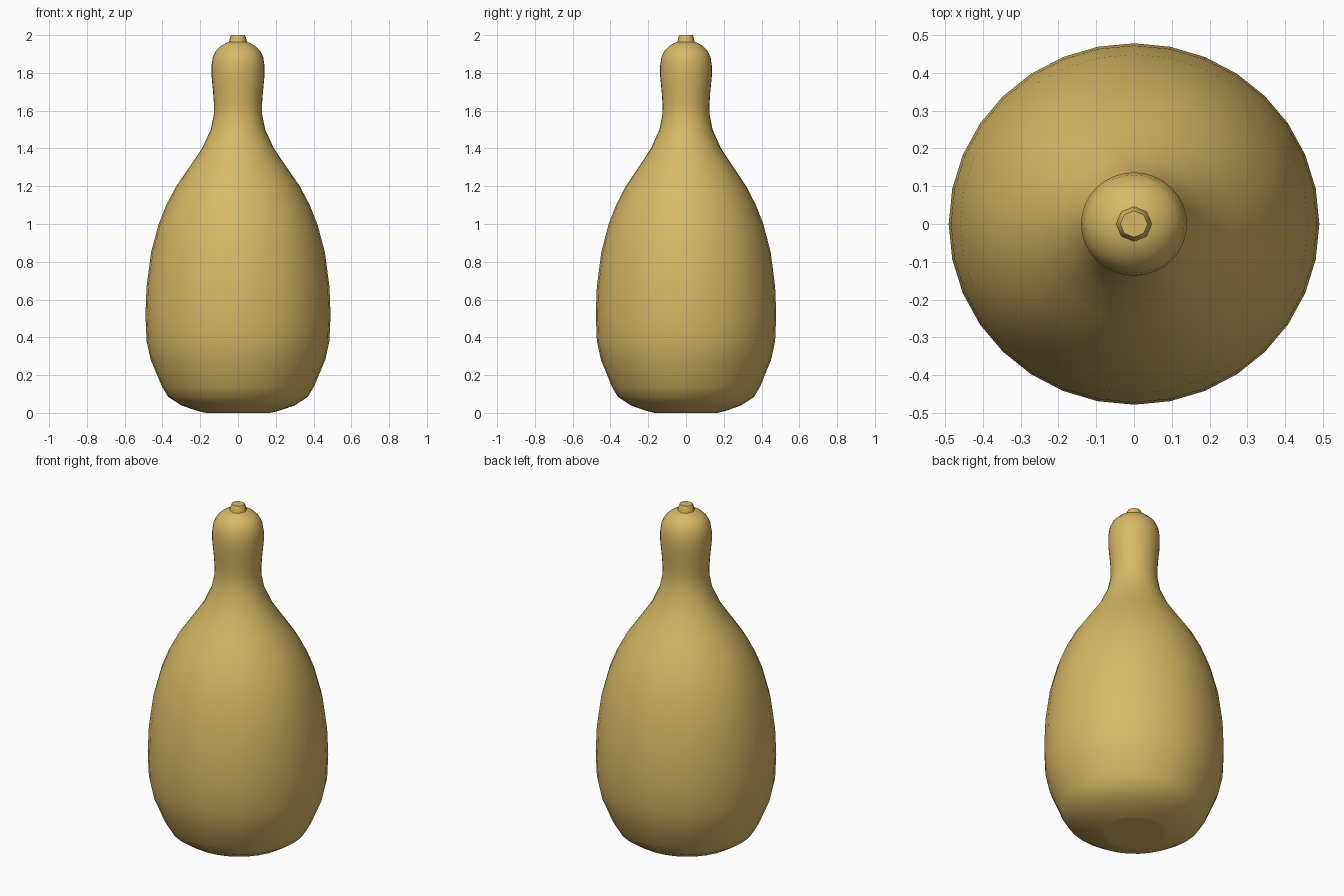
import bpy, bmesh, math

if "Cube" in bpy.data.objects:
    bpy.data.objects.remove(bpy.data.objects["Cube"])

# One flat golden-tan colour
mat = bpy.data.materials.new("golden tan")
mat.diffuse_color = (0.69, 0.48, 0.13, 1)
mat.use_nodes = True
mat.node_tree.nodes["Principled BSDF"].inputs["Base Color"].default_value = mat.diffuse_color


def lathe(name, profile, sides, depth=1.0, sharp=()):
    """Spin (radius, z) points round z; listed rings get sharp edges."""
    bm = bmesh.new()
    rings = []
    for r, z in profile:
        rings.append([bm.verts.new((r * math.cos(2 * math.pi * i / sides),
                                    r * depth * math.sin(2 * math.pi * i / sides), z))
                      for i in range(sides)])
    for a, b in zip(rings, rings[1:]):
        for i in range(sides):
            j = (i + 1) % sides
            bm.faces.new((a[i], a[j], b[j], b[i]))
    bm.faces.new(rings[0][::-1])
    bm.faces.new(rings[-1])
    for f in bm.faces:
        f.smooth = True
    for k in sharp:
        ring = rings[k]
        for i in range(sides):
            bm.edges.get((ring[i], ring[(i + 1) % sides])).smooth = False
    me = bpy.data.meshes.new(name)
    bm.to_mesh(me)
    bm.free()
    me.materials.append(mat)
    ob = bpy.data.objects.new(name, me)
    bpy.context.collection.objects.link(ob)
    return ob


# Gourd-shaped body with neck and rounded head
body = [(.17, 0), (.22, .012), (.30, .04), (.37, .085), (.403, .14), (.43, .205),
        (.462, .28), (.484, .38), (.49, .52), (.484, .67), (.46, .85), (.42, 1.0),
        (.38, 1.1), (.327, 1.2), (.258, 1.3), (.19, 1.4), (.144, 1.5), (.128, 1.58),
        (.127, 1.63), (.132, 1.7), (.14, 1.78), (.14, 1.84), (.133, 1.885),
        (.115, 1.92), (.088, 1.945), (.055, 1.962), (.03, 1.967)]
lathe("bottle_body", body, 32, 0.975, sharp=(0, len(body) - 1))

# Small stub on top
lathe("top_stub", [(.05, 1.955), (.045, 1.972), (.042, 1.988), (.036, 2.0)], 8, 0.97, sharp=(0, 3))
